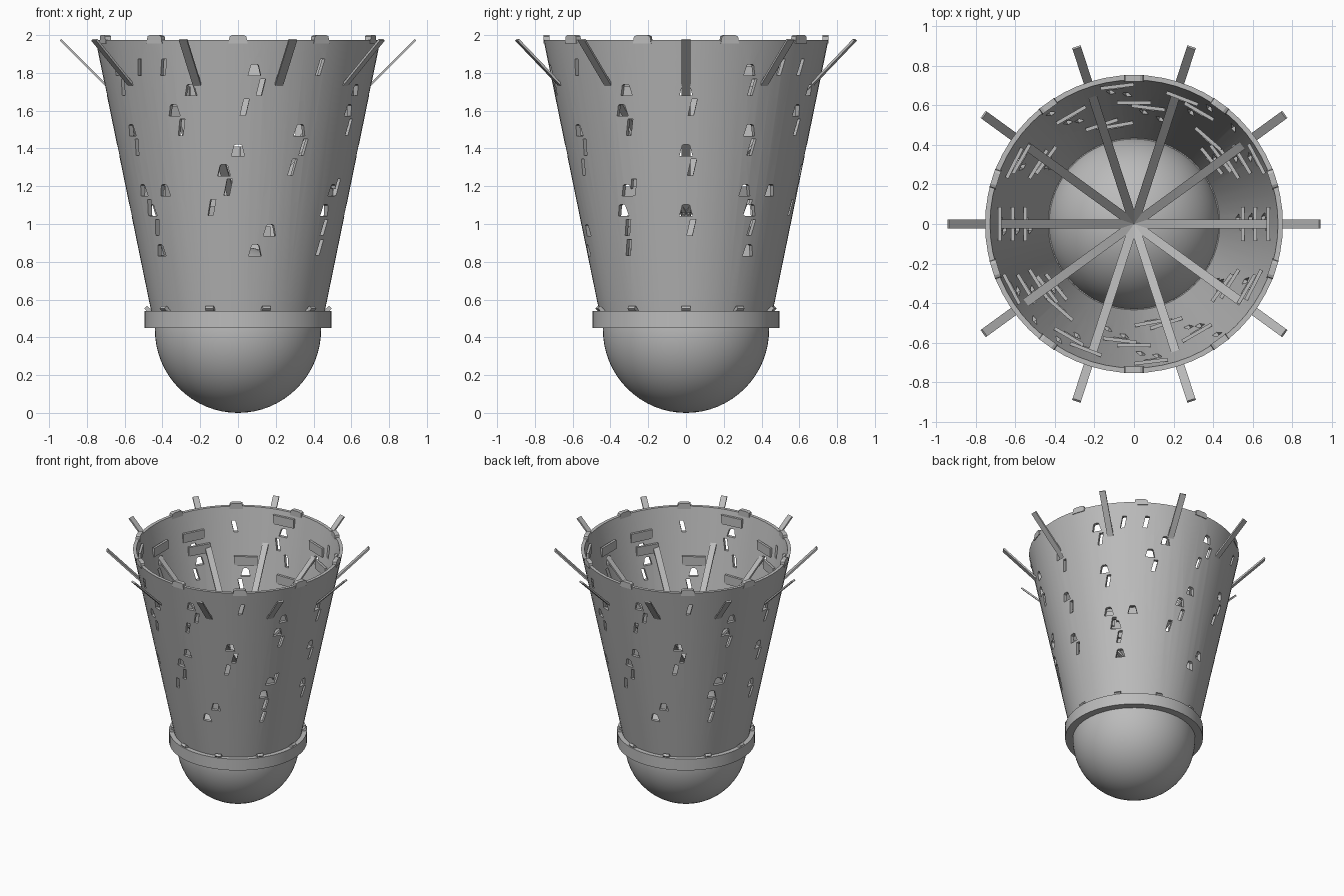
import bpy, bmesh, math
from mathutils import Matrix, Vector

cube = bpy.data.objects.get("Cube")
if cube:
    bpy.data.objects.remove(cube)

grey = bpy.data.materials.new("plain_grey")
grey.use_nodes = True
grey.diffuse_color = (0.5, 0.5, 0.5, 1)
grey.node_tree.nodes["Principled BSDF"].inputs["Base Color"].default_value = (0.5, 0.5, 0.5, 1)

SEGMENTS = 64
BASE, TOP = 0.5, 1.975
WALL = 0.025


def skirt_radius(z):
    return 0.46 + (z - 0.54) * 0.205


def make_object(name, bm):
    bmesh.ops.recalc_face_normals(bm, faces=bm.faces)
    mesh = bpy.data.meshes.new(name)
    bm.to_mesh(mesh)
    bm.free()
    mesh.materials.append(grey)
    obj = bpy.data.objects.new(name, mesh)
    bpy.context.collection.objects.link(obj)
    return obj


def smooth(obj):
    bpy.ops.object.select_all(action='DESELECT')
    obj.select_set(True)
    bpy.context.view_layer.objects.active = obj
    bpy.ops.object.shade_smooth_by_angle(angle=math.radians(35))


def lathe(name, profile):
    """Spin a closed (radius, height) outline about z."""
    bm = bmesh.new()
    rings = []
    for i in range(SEGMENTS):
        a = math.tau * i / SEGMENTS
        rings.append([bm.verts.new((r * math.cos(a), r * math.sin(a), z)) for r, z in profile])
    n = len(profile)
    for i, ring in enumerate(rings):
        after = rings[(i + 1) % SEGMENTS]
        for j in range(n):
            k = (j + 1) % n
            bm.faces.new((ring[j], after[j], after[k], ring[k]))
    return make_object(name, bm)


def prism(bm, outline, degrees, z, inner, outer):
    """Extrude a (sideways, up) outline radially through the skirt."""
    turn = Matrix.Rotation(math.radians(degrees), 4, 'Z')
    near, far = ([bm.verts.new(turn @ Vector((r, s, z + h))) for s, h in outline]
                 for r in (inner, outer))
    n = len(outline)
    bm.faces.new(near)
    bm.faces.new(far[::-1])
    for i in range(n):
        j = (i + 1) % n
        bm.faces.new((near[i], far[i], far[j], near[j]))


def bars(name, start, end, width, thickness):
    """Ten flat bars running from start to end, both (radius, height)."""
    bm = bmesh.new()
    a, b = Vector((start[0], 0, start[1])), Vector((end[0], 0, end[1]))
    tilt = Matrix.Rotation(-math.atan2(b.z - a.z, b.x - a.x), 4, 'Y')
    size = Matrix.Diagonal((*((b - a).length, width, thickness), 1))
    for i in range(10):
        turn = Matrix.Rotation(math.tau * i / 10, 4, 'Z')
        bmesh.ops.create_cube(bm, size=1, matrix=turn @ Matrix.Translation((a + b) / 2) @ tilt @ size)
    return make_object(name, bm)


# Rounded base ball
bm = bmesh.new()
bmesh.ops.create_uvsphere(bm, u_segments=SEGMENTS, v_segments=32, radius=0.44)
bmesh.ops.translate(bm, verts=bm.verts, vec=(0, 0, 0.44))
smooth(make_object("base_ball", bm))

# Collar joining ball and skirt
smooth(lathe("collar", [(0.43, 0.45), (0.495, 0.45), (0.495, 0.54), (0.43, 0.54)]))

# Flaring skirt wall
skirt = lathe("skirt", [(skirt_radius(BASE), BASE), (skirt_radius(TOP), TOP),
                        (skirt_radius(TOP) - WALL, TOP), (skirt_radius(BASE) - WALL, BASE)])

# Opening angles for each level, from the top down
window_levels = [(28, -83), (0, -27, -111), (-30, -120), (31, -60), (0, -90), (-97,),
                 (32, -32, -131), (0, -36, -143), (-72,), (39, -80)]
slot_levels = [(57, -53, -136), (30, -80), (3, -87), (-27, -117), (33, -57), (3, -62),
               (-95, -28), (35, -104), (3, -34, -141), (-35,)]
window = [(-0.034, -0.03), (0.034, -0.03), (0.02, 0.025), (0.012, 0.03), (-0.012, 0.03), (-0.02, 0.025)]
slot = [(-0.024, -0.043), (0.005, -0.043), (0.024, 0.043), (-0.005, 0.043)]
plate = [(-0.085, -0.035), (0.085, -0.035), (0.085, 0.035), (-0.085, 0.035)]

cut_bm, plate_bm = bmesh.new(), bmesh.new()
for half in (0, 180):
    for levels, outline, top in ((window_levels, window, 1.815), (slot_levels, slot, 1.83)):
        for level, angles in enumerate(levels):
            z = top - 0.106 * level
            r = skirt_radius(z)
            for angle in angles:
                prism(cut_bm, outline, angle + half, z, r - 0.07, r + 0.05)
                # Inner hood plate above each window
                if outline is window:
                    hood = z + 0.09
                    inside = skirt_radius(hood) - WALL
                    prism(plate_bm, plate, angle + half, hood, inside - 0.022, inside - 0.004)
cutter = make_object("opening_cutter", cut_bm)
cutter.hide_render = True
make_object("inner_plates", plate_bm)

# Cut windows and slots through the skirt
cut = skirt.modifiers.new("openings", 'BOOLEAN')
cut.operation = 'DIFFERENCE'
cut.solver = 'EXACT'
cut.use_self = True
cut.object = cutter
bpy.ops.object.select_all(action='DESELECT')
bpy.context.view_layer.objects.active = skirt
skirt.select_set(True)
bpy.ops.object.modifier_apply(modifier=cut.name)
bpy.data.objects.remove(cutter)
smooth(skirt)

# Rim bumps between the spokes
bm = bmesh.new()
bump = [(-0.05, -0.02), (0.05, -0.02), (0.045, 0.018), (0.03, 0.025), (-0.03, 0.025), (-0.045, 0.018)]
for i in range(10):
    prism(bm, bump, 18 + 36 * i, TOP, skirt_radius(TOP) - 0.032, skirt_radius(TOP))
make_object("rim_bumps", bm)

# Slanted spokes and the short tabs on the collar
bars("spokes", (0, 1.04), (0.94, 1.975), 0.045, 0.012)
bars("collar_tabs", (0.44, 0.51), (0.49, 0.56), 0.045, 0.02)
